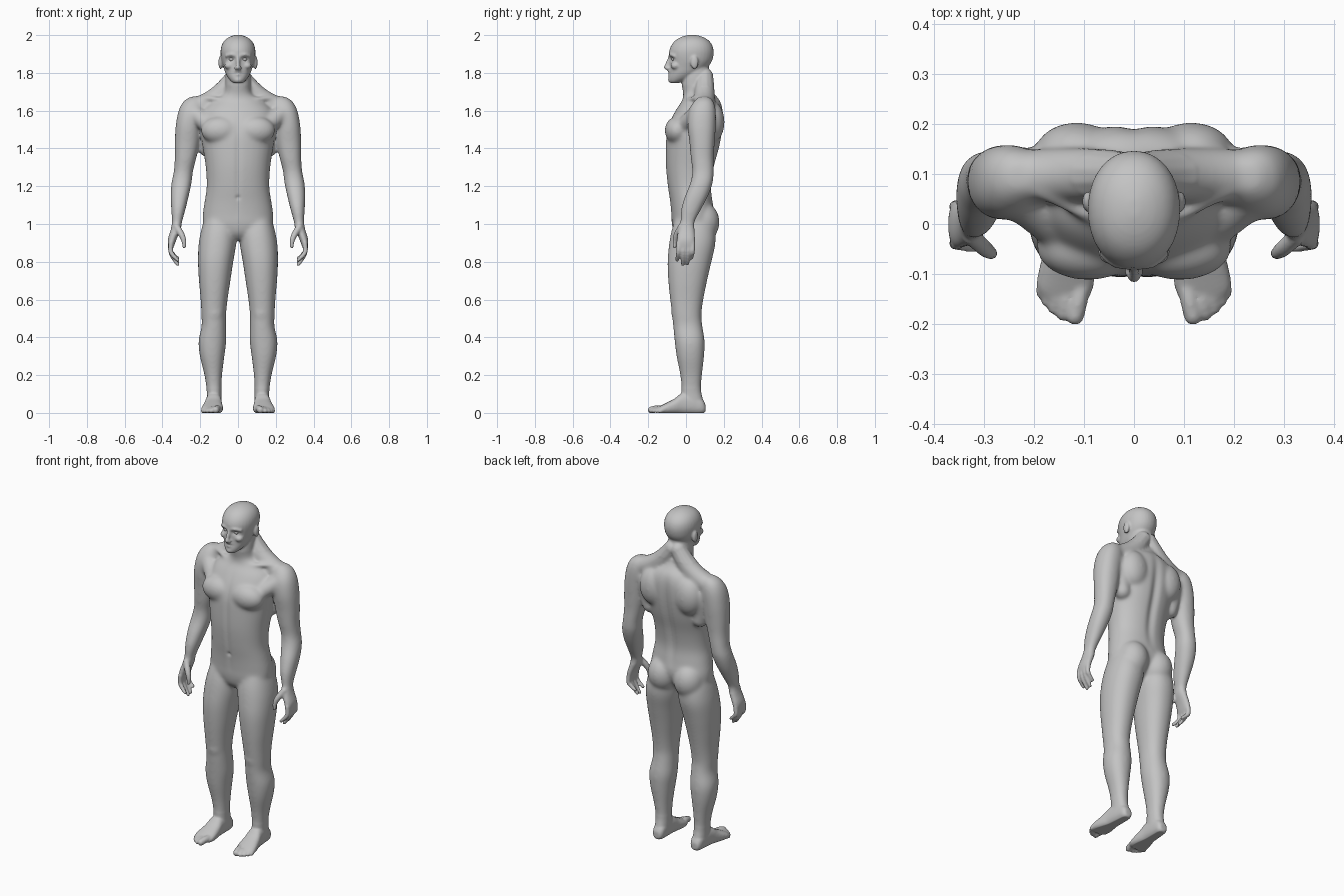
import bpy, bmesh, math
from mathutils import Vector, Matrix

skin = bpy.data.materials.new("plain grey")
skin.diffuse_color = (0.55, 0.55, 0.55, 1)


def spline(rows, steps=4):
    """Catmull-Rom interpolation of rows of numbers."""
    out = []
    for i in range(len(rows) - 1):
        p0, p1 = rows[max(i - 1, 0)], rows[i]
        p2, p3 = rows[i + 1], rows[min(i + 2, len(rows) - 1)]
        for s in range(steps):
            t = s / steps
            out.append([b + 0.5 * t * (c - a + t * (2*a - 5*b + 4*c - d + t * (3*(b - c) + d - a)))
                        for a, b, c, d in zip(p0, p1, p2, p3)])
    out.append(list(rows[-1]))
    return out


def skin_rings(bm, rings):
    rings = [[bm.verts.new(p) for p in r] for r in rings]
    n = len(rings[0])
    faces = [bm.faces.new(rings[0]), bm.faces.new(rings[-1][::-1])]
    for a, b in zip(rings, rings[1:]):
        for i in range(n):
            j = (i + 1) % n
            faces.append(bm.faces.new((a[j], a[i], b[i], b[j])))
    bmesh.ops.recalc_face_normals(bm, faces=faces)


def loft(bm, rows, axis='z', power=2.2, n=32):
    """rows: level, x min, x max, then min and max of the remaining axis."""
    rings = []
    for lv, x0, x1, a0, a1 in spline(rows):
        ring = []
        for i in range(n):
            t = 2 * math.pi * i / n
            c, s = math.cos(t), math.sin(t)
            u = math.copysign(abs(c) ** (2 / power), c)
            w = math.copysign(abs(s) ** (2 / power), s)
            x = (x0 + x1) / 2 + u * (x1 - x0) / 2
            a = (a0 + a1) / 2 + w * (a1 - a0) / 2
            ring.append((x, a, lv) if axis == 'z' else (x, lv, a))
        rings.append(ring)
    skin_rings(bm, rings)


def ball(bm, c, r):
    bmesh.ops.create_uvsphere(bm, u_segments=24, v_segments=16, radius=1,
                              matrix=Matrix.Translation(c) @ Matrix.Diagonal((*r, 1)))


def tube(bm, pts):
    """Round-ended tube through points (x, y, z, radius)."""
    pts = spline(pts, 5)
    rings = []
    for i, p in enumerate(pts):
        d = Vector(pts[min(i + 1, len(pts) - 1)][:3]) - Vector(pts[max(i - 1, 0)][:3])
        side = d.cross(Vector((0.3, 1, 0.1))).normalized() if abs(d.z) > abs(d.y) else d.cross(Vector((0, 0, 1))).normalized()
        up = side.cross(d).normalized()
        rings.append([Vector(p[:3]) + p[3] * (math.cos(k * math.pi / 6) * side + math.sin(k * math.pi / 6) * up)
                      for k in range(12)])
    skin_rings(bm, rings)
    for p in (pts[0], pts[-1]):
        ball(bm, p[:3], (p[3],) * 3)


bm = bmesh.new()

# Leg
loft(bm, [(1.02, .02, .180, -.06, .14), (.96, .008, .197, -.078, .155), (.89, .010, .209, -.090, .155),
          (.80, .025, .212, -.098, .135), (.70, .040, .207, -.094, .112), (.60, .055, .198, -.084, .092),
          (.52, .063, .194, -.074, .082), (.46, .063, .193, -.068, .087), (.38, .062, .209, -.060, .099),
          (.30, .072, .202, -.050, .096), (.20, .084, .178, -.031, .085), (.12, .088, .166, -.024, .080),
          (.06, .088, .164, -.03, .092), (.02, .092, .160, -.03, .095)])
ball(bm, (.125, -.052, .53), (.042, .026, .05))        # kneecap
ball(bm, (.085, .088, 1.01), (.088, .09, .105))        # buttock

# Foot and toes
loft(bm, [(.103, .105, .145, .005, .045), (.085, .092, .158, -.005, .075), (.04, .088, .165, -.008, .105),
          (-.02, .086, .172, -.008, .105), (-.06, .082, .182, -.008, .076), (-.10, .079, .192, -.008, .055),
          (-.13, .082, .194, -.005, .04), (-.15, .092, .18, .002, .03)], 'y', 2.4)
for x, x2, y2, r in ((.104, .118, -.184, .0185), (.132, .143, -.182, .0125), (.149, .161, -.170, .0115),
                     (.166, .176, -.155, .011), (.180, .187, -.138, .0105)):
    tube(bm, [(x, -.105, .022, r), ((x + x2) / 2, y2 + .03, .022, r), (x2, y2, r * .85, r)])

# Arm and palm
loft(bm, [(1.675, .205, .250, .07, .12), (1.65, .185, .288, .042, .145), (1.60, .18, .315, .015, .158),
          (1.52, .193, .330, .008, .158), (1.43, .203, .335, .018, .152), (1.35, .220, .335, .025, .147),
          (1.28, .238, .340, .033, .147), (1.22, .245, .352, .023, .142), (1.15, .260, .357, -.005, .118),
          (1.08, .277, .354, -.026, .082), (1.01, .296, .350, -.030, .046), (.97, .304, .356, -.040, .045),
          (.92, .325, .371, -.048, .048), (.885, .338, .371, -.048, .046), (.865, .346, .366, -.035, .036)])
# Fingers and thumb
for y, y2, z in ((-.039, -.047, .808), (-.013, -.018, .785), (.012, .008, .790), (.035, .028, .818)):
    tube(bm, [(.354, y, .90, .0135), (.357, y, .858, .013), (.343, (y + y2) / 2, (z + .858) / 2, .012),
              (.318, y2, z, .0095)])
tube(bm, [(.325, -.025, .985, .018), (.300, -.048, .945, .017), (.287, -.058, .912, .0135), (.285, -.060, .880, .0105)])

# Shoulder, chest and back muscles
tube(bm, [(.02, .10, 1.78, .045), (.075, .098, 1.705, .055), (.14, .098, 1.655, .055), (.21, .095, 1.62, .055)])
tube(bm, [(.015, -.008, 1.645, .012), (.09, .015, 1.66, .012), (.19, .065, 1.668, .013)])
ball(bm, (.092, -.045, 1.495), (.105, .068, .075))
ball(bm, (.115, .14, 1.54), (.085, .064, .11))
tube(bm, [(.15, -.01, 1.52, .045), (.22, .05, 1.575, .05)])
tube(bm, [(.165, .10, 1.40, .045), (.19, .105, 1.52, .05), (.215, .10, 1.58, .05)])

# Ear, brow, cheek
ball(bm, (.092, .045, 1.855), (.012, .021, .036))
tube(bm, [(.014, -.085, 1.892, .008), (.038, -.081, 1.897, .008), (.062, -.062, 1.889, .008)])
ball(bm, (.048, -.055, 1.838), (.024, .026, .02))
ball(bm, (.011, -.096, 1.824), (.009, .012, .008))

# Mirror all paired parts to the other side
dup = bmesh.ops.duplicate(bm, geom=bm.verts[:] + bm.edges[:] + bm.faces[:])["geom"]
bmesh.ops.scale(bm, vec=(-1, 1, 1), verts=[g for g in dup if isinstance(g, bmesh.types.BMVert)])
bmesh.ops.reverse_faces(bm, faces=[g for g in dup if isinstance(g, bmesh.types.BMFace)])

# Torso and neck (level, half width, front, back)
torso = [(.915, .06, -.03, .07), (.95, .12, -.062, .10), (1.0, .180, -.075, .135), (1.05, .187, -.078, .15),
         (1.12, .177, -.085, .142), (1.20, .166, -.097, .135), (1.30, .171, -.107, .150), (1.40, .186, -.108, .177),
         (1.48, .198, -.103, .192), (1.55, .198, -.082, .198), (1.61, .180, -.05, .195), (1.655, .13, -.02, .180),
         (1.69, .078, -.015, .150), (1.73, .068, -.022, .130), (1.78, .066, -.02, .125), (1.84, .06, -.01, .12)]
loft(bm, [(z, -w, w, f, b) for z, w, f, b in torso])

# Head
head = [(1.746, .022, -.083, -.04), (1.755, .036, -.090, -.01), (1.775, .053, -.092, .04), (1.80, .067, -.088, .08),
        (1.83, .077, -.086, .115), (1.86, .086, -.086, .136), (1.89, .091, -.090, .145), (1.92, .092, -.088, .146),
        (1.95, .085, -.075, .137), (1.975, .068, -.052, .116), (1.992, .042, -.02, .085), (2.001, .012, .015, .05)]
loft(bm, [(z, -w, w, f, b) for z, w, f, b in head], power=2.1)
tube(bm, [(0, -.085, 1.885, .009), (0, -.096, 1.855, .010), (0, -.105, 1.829, .0125)])   # nose
tube(bm, [(-.022, -.079, 1.805, .006), (0, -.090, 1.807, .008), (.022, -.079, 1.805, .006)])   # lips
tube(bm, [(-.018, -.079, 1.793, .006), (0, -.089, 1.792, .008), (.018, -.079, 1.793, .006)])
ball(bm, (0, -.082, 1.763), (.022, .013, .016))        # chin

# Fuse everything into one skin
raw = bpy.data.meshes.new("raw")
bm.to_mesh(raw)
bm.free()
body = bpy.data.objects.new("body", raw)
bpy.context.collection.objects.link(body)
mod = body.modifiers.new("fuse", 'REMESH')
mod.mode, mod.voxel_size = 'VOXEL', 0.0055
fused = bpy.data.meshes.new_from_object(body.evaluated_get(bpy.context.evaluated_depsgraph_get()))
body.modifiers.clear()
body.data = fused
bm = bmesh.new()
bm.from_mesh(fused)


def relax(verts, times):
    for _ in range(times):
        bmesh.ops.smooth_vert(bm, verts=verts, factor=0.5, use_axis_x=True, use_axis_y=True, use_axis_z=True)


def bump(d, w):
    return math.exp(-(d / w) ** 2)


# Blend muscles more strongly than hands, feet and face
relax([v for v in bm.verts if .13 < v.co.z < 1.73 and not (abs(v.co.x) > .24 and v.co.z < 1.0)], 22)

# Grooves of spine, breastbone and belly; eye sockets and mouth
for v in bm.verts:
    x, y, z = v.co
    if y > .08 and 1.08 < z < 1.68:
        v.co.y -= .014 * bump(x, .024) * math.sin(math.pi * (z - 1.08) / .6)
    if y < -.03 and 1.02 < z < 1.64:
        v.co.y += .006 * bump(x, .014) * math.sin(math.pi * (z - 1.02) / .62)
        v.co.y += .008 * bump(x, .01) * bump(z - 1.14, .01)
    if y < -.03 and z > 1.74:
        v.co.y += .013 * bump(abs(x) - .034, .017) * bump(z - 1.873, .011)
        v.co.y += .005 * bump(x, .022) * bump(z - 1.799, .004)
relax(bm.verts[:], 3)
for v in bm.verts:
    v.co.z = max(v.co.z, 0)        # flat soles
bm.to_mesh(fused)
bm.free()

# Eyes
eyes_mesh = bpy.data.meshes.new("eyes")
bm = bmesh.new()
for s in (1, -1):
    ball(bm, (s * .034, -.062, 1.872), (.014, .014, .011))
bm.to_mesh(eyes_mesh)
bm.free()
eyes = bpy.data.objects.new("eyes", eyes_mesh)
bpy.context.collection.objects.link(eyes)

for ob in (body, eyes):
    ob.data.materials.clear()
    ob.data.materials.append(skin)
    for p in ob.data.polygons:
        p.use_smooth = True
        p.material_index = 0
